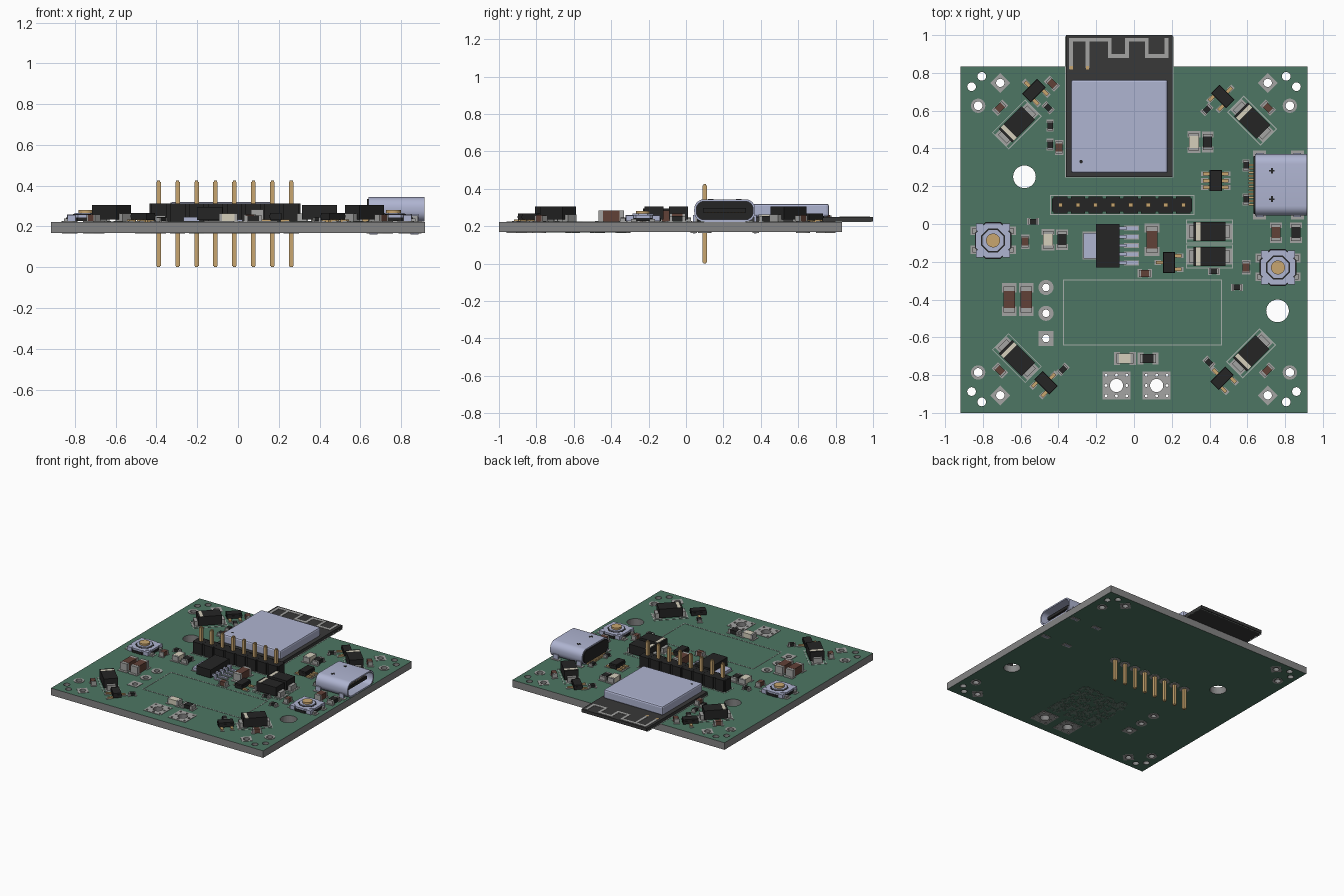
import bpy, bmesh, math, random
from mathutils import Matrix, Vector

if "Cube" in bpy.data.objects:
    bpy.data.objects.remove(bpy.data.objects["Cube"])

T, B = 0.223, 0.168      # board top and bottom heights

def material(name, r, g, b):
    m = bpy.data.materials.new(name)
    m.diffuse_color = (r, g, b, 1)
    m.use_nodes = True
    m.node_tree.nodes["Principled BSDF"].inputs["Base Color"].default_value = m.diffuse_color
    return m

GREEN = material("solder_mask", .075, .18, .125)
EDGE = material("board_edge", .23, .23, .23)
BLACK = material("black_plastic", .018, .018, .018)
DARK = material("module_black", .04, .04, .04)
METAL = material("metal", .43, .46, .64)
SILVER = material("tin", .37, .37, .36)
GOLD = material("gold", .58, .38, .16)
BROWN = material("ceramic", .12, .052, .038)
CREAM = material("lamp_lens", .66, .62, .5)
SILK = material("print_line", .38, .43, .4)
FAINT = material("faint_print", .15, .22, .18)

# ---------- helpers ----------
def finish(name, bm, mats, loc=(0, 0, 0), rot=0):
    me = bpy.data.meshes.new(name)
    bm.to_mesh(me)
    bm.free()
    for m in mats:
        me.materials.append(m)
    ob = bpy.data.objects.new(name, me)
    ob.location, ob.rotation_euler.z = loc, math.radians(rot)
    bpy.context.collection.objects.link(ob)
    return ob

def part(name, boxes, x=0, y=0, rot=0, z=T):
    """One object from boxes (cx, cy, base z, sx, sy, sz, material)."""
    bm, mats = bmesh.new(), []
    for cx, cy, z0, sx, sy, sz, mat in boxes:
        if mat not in mats:
            mats.append(mat)
        mtx = Matrix.Translation((cx, cy, z0 + sz / 2)) @ Matrix.Diagonal((sx, sy, sz, 1))
        for v in bmesh.ops.create_cube(bm, size=1, matrix=mtx)["verts"]:
            for f in v.link_faces:
                f.material_index = mats.index(mat)
    return finish(name, bm, mats, (x, y, z), rot)

def circle(x, y, r, n=24, rot=0):
    return [(x + r * math.cos(math.tau * i / n + rot), y + r * math.sin(math.tau * i / n + rot)) for i in range(n)]

def rect(x, y, w, h, rot=0):
    c, s = math.cos(math.radians(rot)), math.sin(math.radians(rot))
    return [(x + a * w * c - b * h * s, y + a * w * s + b * h * c)
            for a, b in ((-.5, -.5), (.5, -.5), (.5, .5), (-.5, .5))]

def rounded(x, y, w, h, r, n=6):
    pts = []
    for k, (a, b) in enumerate(((1, 1), (-1, 1), (-1, -1), (1, -1))):
        cx, cy = x + a * (w / 2 - r), y + b * (h / 2 - r)
        pts += [(cx + r * math.cos(math.pi / 2 * (k + i / n)), cy + r * math.sin(math.pi / 2 * (k + i / n)))
                for i in range(n + 1)]
    return pts

def plate(name, loops, z0, z1, mat, side=None, matrix=None, smooth=False):
    """Flat plate from closed outlines; nested outlines become holes."""
    cu = bpy.data.curves.new(name, 'CURVE')
    cu.dimensions, cu.fill_mode, cu.extrude = '2D', 'BOTH', (z1 - z0) / 2
    for pts in loops:
        sp = cu.splines.new('POLY')
        sp.points.add(len(pts) - 1)
        for p, (x, y) in zip(sp.points, pts):
            p.co = (x, y, 0, 1)
        sp.use_cyclic_u = True
    tmp = bpy.data.objects.new("tmp", cu)
    bpy.context.collection.objects.link(tmp)
    me = bpy.data.meshes.new_from_object(tmp.evaluated_get(bpy.context.evaluated_depsgraph_get()))
    bm = bmesh.new()
    bm.from_mesh(me)
    bpy.data.objects.remove(tmp)
    bpy.data.meshes.remove(me)
    bpy.data.curves.remove(cu)
    bmesh.ops.remove_doubles(bm, verts=bm.verts, dist=1e-5)
    bmesh.ops.recalc_face_normals(bm, faces=bm.faces)
    bm.normal_update()
    for f in bm.faces:
        f.smooth = False
        f.material_index = int(side is not None and abs(f.normal.z) < .5)
    bmesh.ops.translate(bm, verts=bm.verts, vec=(0, 0, (z0 + z1) / 2))
    if matrix:
        bm.transform(matrix)
    ob = finish(name, bm, [mat] + ([side] if side else []))
    if smooth:
        bpy.ops.object.select_all(action='DESELECT')
        ob.select_set(True)
        bpy.context.view_layer.objects.active = ob
        bpy.ops.object.shade_smooth_by_angle(angle=math.radians(35))
    return ob

# ---------- board with holes and ringed pads ----------
corners = [(sx, sy) for sx in (-1, 1) for sy in (-1, 1)]
holes = [circle(-.58, .25, .06, 32), circle(.76, -.46, .06, 32)]
pads = []
for sx, sy in corners:
    at = lambda x, y: (sx * x, -.08 + sy * y)
    holes += [circle(*at(.86, .807), .023), circle(*at(.806, .862), .023)]
    for outline, hole in ((circle(*at(.825, .706), .038), circle(*at(.825, .706), .023)),
                          (rect(*at(.708, .827), .075, .075, 45), circle(*at(.708, .827), .022))):
        pads += [outline, hole]
        holes.append(hole)
for y in (-.336, -.473, -.606):
    hole = circle(-.466, y, .02)
    pads += [circle(-.466, y, .04) if y > -.6 else rect(-.466, y, .08, .08), hole]
    holes.append(hole)
for x in (-.093, .12):
    ring = [circle(x, -.855, .035)]
    ring += [circle(x + .055 * i, -.855 + .055 * j, .008, 8)
             for i in (-1, 0, 1) for j in (-1, 0, 1) if i or j]
    pads += [rect(x, -.855, .148, .148)] + ring
    holes += ring
plate("circuit_board", [rect(0, -.0825, 1.835, 1.835)] + holes, B, T, GREEN, EDGE)
plate("top_pads", pads, T, T + .003, SILVER)
plate("bottom_pads", pads, B - .003, B, SILVER)

# ---------- printed outlines ----------
diodes = [(-.62, .527, 45), (.625, .547, -45), (-.62, -.71, -45), (.62, -.685, 45), (.4, -.04, 0), (.4, -.172, 0)]
frames = [(.045, -.468, .842, .35, 0), (-.063, .1, .765, .106, 0), (-.078, .62, .575, .745, 0)]
frames += [(x, y, .25, .125, r) for x, y, r in diodes]
lines = []
for x, y, w, h, r in frames:
    lines += [rect(x, y, w, h, r), rect(x, y, w - .01, h - .01, r)]
plate("printed_outlines", lines, T, T + .002, SILK)

# speckled print on the underside
random.seed(4)
part("underside_speckle", [(i * .0172 - .23, j * .0172 - .74, 0, .0168, .0168, .002, FAINT)
     for i in range(25) for j in range(25) if random.random() < .5], z=B - .002)

# ---------- wireless module ----------
part("module_board", [(-.078, .625, .003, .565, .75, .024, DARK)])
shield = part("module_shield", [(-.077, .517, .027, .513, .495, .07, METAL)])
bev = shield.modifiers.new("bevel", 'BEVEL')
bev.width, bev.segments = .012, 2
plate("shield_dot", [circle(-.28, .33, .009, 16)], T + .097, T + .098, BLACK)
path = [(-.333, .83), (-.333, .975), (-.128, .975), (-.128, .89), (-.037, .89), (-.037, .975),
        (.068, .975), (.068, .89), (.172, .89), (.172, .975)]
trace = [(-.246, .9, .027, .02, .15, .002, SILVER)]
for (x0, y0), (x1, y1) in zip(path, path[1:]):
    trace.append(((x0 + x1) / 2, (y0 + y1) / 2, .027, abs(x1 - x0) + .02, abs(y1 - y0) + .02, .002, SILVER))
trace += [(x, .828, .028, .018, .018, .002, GOLD) for x in (-.333, -.246)]
part("module_antenna", trace)

# ---------- pin header ----------
body, pins = [(0, 0, 0, .742, .07, .09, BLACK)], []
for i in range(8):
    x = (i - 3.5) * .0929
    body.append((x, 0, .001, .075, .09, .0895, BLACK))
    pins += [(x, 0, -T + .006, .022, .022, .413, GOLD), (x, 0, -T, .015, .015, .426, GOLD)]
part("header_body", body, -.064, .1)
part("header_pins", pins, -.064, .1)
ring = [f(-.064 + (i - 3.5) * .0929, .1, r) for i in range(8) for f, r in ((circle, .037), (circle, .018))]
plate("header_solder_rings", ring, B - .003, B, SILVER)

# ---------- side-entry socket ----------
side_on = Matrix(((0, 0, 1, 0), (1, 0, 0, 0), (0, 1, 0, 0), (0, 0, 0, 1)))
cz, cy = T + .061, .207
plate("socket_shell", [rounded(cy, cz, .326, .12, .052), rounded(cy, cz, .304, .098, .042)],
      .64, .916, METAL, matrix=side_on, smooth=True)
plate("socket_back", [rounded(cy, cz, .306, .1, .043)], .632, .7, BLACK, matrix=side_on)
part("socket_tongue", [(.79, cy, .05, .2, .23, .024, BLACK)]
     + [(.8, cy + (i - 5.5) * .018, .049, .15, .009, .026, GOLD) for i in range(12)])
part("socket_slots", [(.73, cy + s * .075, .12, w, h, .0022, BLACK)
     for s in (-1, 1) for w, h in ((.01, .03), (.03, .008))])
part("socket_legs", [b for x in (.665, .865) for s in (-1, 1) for b in (
     (x, cy + s * .163, -.062, .04, .012, .1, METAL), (x, cy + s * .165, 0, .07, .035, .003, SILVER),
     (x, cy + s * .165, B - T - .003, .07, .035, .003, SILVER))])
part("socket_leads", [(.63, cy + (i - 5.5) * .019, 0, .045, .01, .012, GOLD) for i in range(12)])

# ---------- diodes ----------
for x, y, r in diodes:
    part("diode", [(0, 0, .012, .17, .102, .07, BLACK), (-.06, 0, .082, .022, .1, .001, CREAM)]
         + [(s * .087, 0, 0, .045, .065, .04, SILVER) for s in (-1, 1)]
         + [(s * .09, 0, 0, .06, .085, .003, SILVER) for s in (-1, 1)], x, y, r)

# ---------- transistors and small chips ----------
def small_chip(name, x, y, rot, top, bottom):
    leads = [(lx, s * .045, 0, .018, .045, h, m) for s, row in ((1, top), (-1, bottom)) for lx in row
             for h, m in ((.012, GOLD),)]
    feet = [(lx, s * .06, 0, .026, .035, .004, SILVER) for s, row in ((1, top), (-1, bottom)) for lx in row]
    part(name, leads + feet + [(0, 0, .008, .108, .058, .036, BLACK), (0, 0, .02, .112, .064, .012, BLACK)], x, y, rot)

for x, y, r in [(-.53, .706, 45), (.47, .675, -45), (-.466, -.84, -45), (.466, -.817, 45), (.185, -.204, 90)]:
    small_chip("transistor", x, y, r, (0,), (-.036, .036))
small_chip("protection_chip", .433, .23, 90, (-.036, 0, .036), (-.036, 0, .036))
part("voltage_regulator", [(0, 0, .008, .125, .23, .064, BLACK), (-.09, 0, .004, .08, .135, .02, METAL),
     (-.09, 0, 0, .09, .15, .004, SILVER)]
     + [b for i in range(5) for b in ((.07, (i - 2) * .046, .02, .04, .018, .014, METAL),
        (.09, (i - 2) * .046, .002, .014, .018, .032, METAL), (.125, (i - 2) * .046, .002, .07, .018, .008, METAL),
        (.125, (i - 2) * .046, 0, .08, .027, .003, SILVER))], -.138, -.114)

# ---------- push buttons ----------
for x, y in ((-.746, -.087), (.762, -.23)):
    part("button_leads", [(a * .088, b * .05, 0, .04, .03, .016, SILVER) for a, b in corners]
         + [(a * .095, b * .05, 0, .05, .045, .003, SILVER) for a, b in corners], x, y)
    for name, r, n, z0, z1, mat in (("button_base", .105, 8, .004, .022, BLACK), ("button_cover", .1, 8, .022, .036, METAL),
                                    ("button_ring", .068, 8, .036, .037, BLACK), ("button_collar", .06, 8, .036, .044, METAL),
                                    ("button_cap", .037, 24, .044, .058, GOLD)):
        plate(name, [circle(x, y, r, n, math.pi / n)], T + z0, T + z1, mat, smooth=n > 8)
    part("button_tabs", [(a * .07, b * .07, .004, .04, .04, .03, METAL) for a, b in corners], x, y)

# ---------- chip resistors, capacitors and lamps ----------
def chips(name, mat, l, w, h, places):
    for x, y, r in places:
        ends = [b for s in (-1, 1) for b in ((s * l * .42, 0, 0, l * .18, w, h, SILVER),
                                             (s * l * .46, 0, 0, l * .36, w * 1.25, .004, SILVER))]
        part(name, ends + [(0, 0, .003, l * .68, w * .97, h - .002, mat)], x, y, r)

chips("small_capacitor", BROWN, .06, .036, .035, [(-.577, -.093, 90), (.593, -.23, 90), (-.397, .405, 90),
      (.058, -.262, 0), (-.71, .616, 45), (-.434, .743, -45), (.709, .616, -45), (-.71, -.775, -45), (.704, -.775, 45)])
chips("large_capacitor", BROWN, .135, .062, .06, [(-.661, -.4, 90), (-.571, -.4, 90), (.095, -.083, 90)])
chips("capacitor", BROWN, .085, .05, .045, [(.751, -.046, 90)])
chips("small_resistor", BLACK, .05, .03, .022, [(-.444, .521, 90), (-.444, .42, 90), (-.455, .616, -45), (.386, .606, 45),
      (.593, .31, 90), (.593, .13, 90), (-.534, .013, 0), (.423, -.25, 0), (.545, -.336, 0), (.397, -.733, -45), (-.376, -.77, 45)])
chips("resistor", BLACK, .085, .05, .03, [(-.381, -.083, 90), (.074, -.712, 0), (.39, .434, 90), (.857, -.046, 90)])
chips("indicator_lamp", CREAM, .09, .055, .04, [(-.455, -.083, 90), (-.048, -.712, 0), (.317, .434, 90)])
